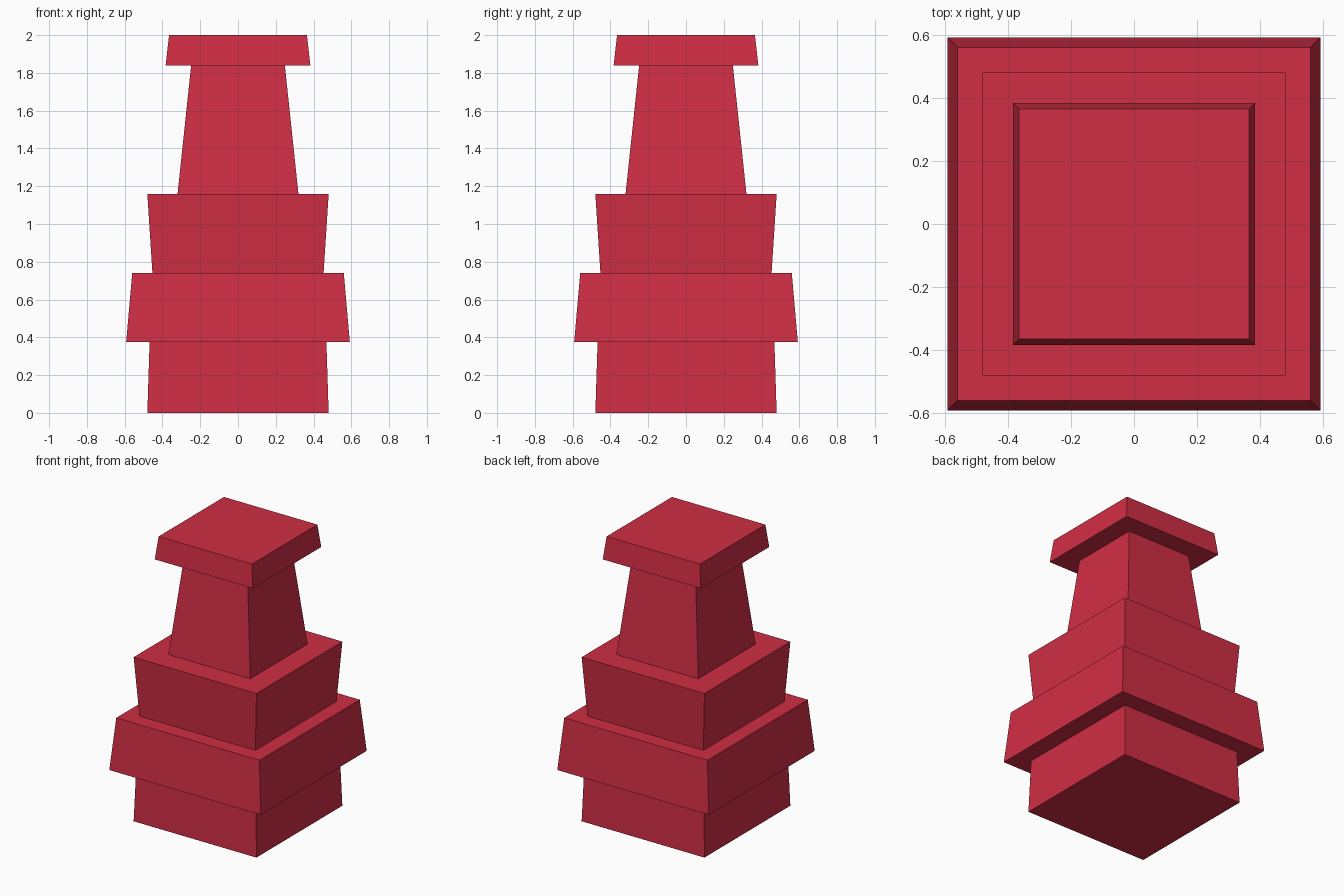
import bpy
import bmesh

cube = bpy.data.objects.get("Cube")
if cube:
    bpy.data.objects.remove(cube, do_unlink=True)

# Single red finish
red = bpy.data.materials.new("red")
red.use_nodes = True
colour = (0.63, 0.027, 0.058, 1)
red.diffuse_color = colour
red.node_tree.nodes["Principled BSDF"].inputs["Base Color"].default_value = colour


def tapered_block(name, z0, z1, half_bottom, half_top):
    """Square block whose top and bottom have different half widths."""
    bm = bmesh.new()
    bmesh.ops.create_cube(bm, size=2)
    for v in bm.verts:
        half, z = (half_top, z1) if v.co.z > 0 else (half_bottom, z0)
        v.co = (v.co.x * half, v.co.y * half, z)
    mesh = bpy.data.meshes.new(name)
    bm.to_mesh(mesh)
    bm.free()
    mesh.materials.append(red)
    obj = bpy.data.objects.new(name, mesh)
    bpy.context.collection.objects.link(obj)


# Stacked blocks from the ground up
tapered_block("base_block", 0, 0.375, 0.48, 0.468)
tapered_block("wide_collar", 0.375, 0.74, 0.592, 0.56)
tapered_block("flared_block", 0.74, 1.16, 0.453, 0.48)
tapered_block("neck", 1.16, 1.84, 0.32, 0.248)
tapered_block("cap", 1.84, 2, 0.383, 0.365)
